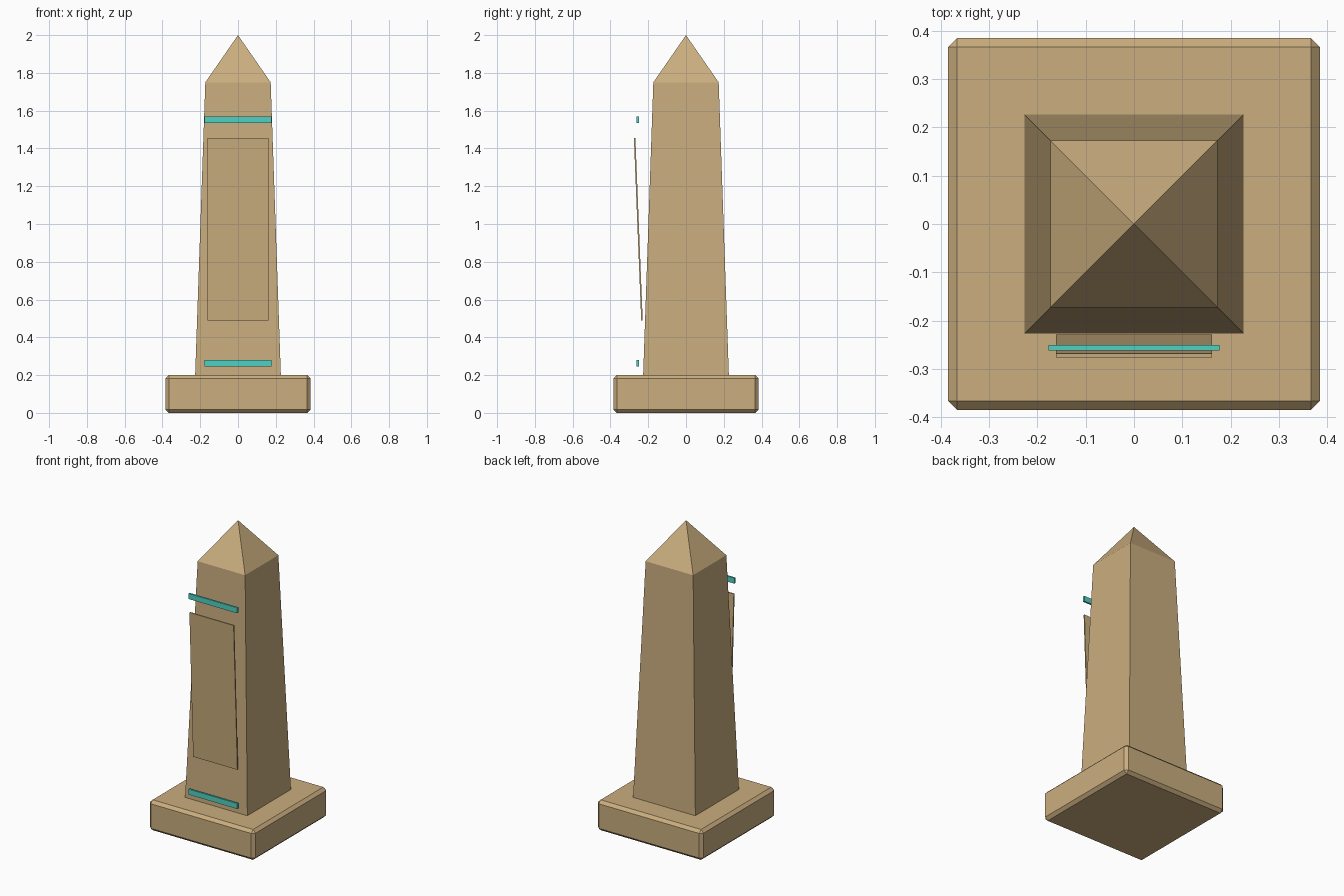
import bpy, bmesh, math
from mathutils import Matrix

cube = bpy.data.objects.get("Cube")
if cube:
    bpy.data.objects.remove(cube, do_unlink=True)


def material(name, rgb):
    mat = bpy.data.materials.new(name)
    mat.use_nodes = True
    mat.diffuse_color = (*rgb, 1)
    mat.node_tree.nodes["Principled BSDF"].inputs["Base Color"].default_value = (*rgb, 1)
    return mat


sandstone = material("sandstone", (0.59, 0.42, 0.21))
turquoise = material("turquoise", (0.08, 0.64, 0.54))


def add_object(name, bm, mat):
    bmesh.ops.recalc_face_normals(bm, faces=bm.faces)
    mesh = bpy.data.meshes.new(name)
    bm.to_mesh(mesh)
    bm.free()
    mesh.materials.append(mat)
    obj = bpy.data.objects.new(name, mesh)
    bpy.context.collection.objects.link(obj)
    return obj


def box(name, size, center, mat, tilt=0.0):
    bm = bmesh.new()
    bmesh.ops.create_cube(bm, size=1, matrix=Matrix.Diagonal((*size, 1)))
    obj = add_object(name, bm, mat)
    obj.location = center
    obj.rotation_euler.x = tilt
    return obj


# Chamfered plinth
plinth = box("plinth", (0.77, 0.77, 0.2), (0, 0, 0.1), sandstone)
bevel = plinth.modifiers.new("chamfer", 'BEVEL')
bevel.width = 0.019
bevel.segments = 1

# Tapered square shaft closing in a pyramid tip
bm = bmesh.new()
rings = []
for half, z in ((0.227, 0.195), (0.173, 1.75)):
    rings.append([bm.verts.new((sx * half, sy * half, z))
                  for sx, sy in ((-1, -1), (1, -1), (1, 1), (-1, 1))])
apex = bm.verts.new((0, 0, 2))
low, high = rings
bm.faces.new(low)
for i in range(4):
    j = (i + 1) % 4
    bm.faces.new((low[i], low[j], high[j], high[i]))
    bm.faces.new((high[i], high[j], apex))
add_object("shaft", bm, sandstone)

# Leaning front panel
box("front_panel", (0.322, 0.008, 0.966), (0, -0.2525, 0.972), sandstone,
    tilt=math.radians(2.3))

# Floating front bands
for name, z in (("lower_band", 0.263), ("upper_band", 1.552)):
    box(name, (0.354, 0.012, 0.036), (0, -0.256, z), turquoise)
